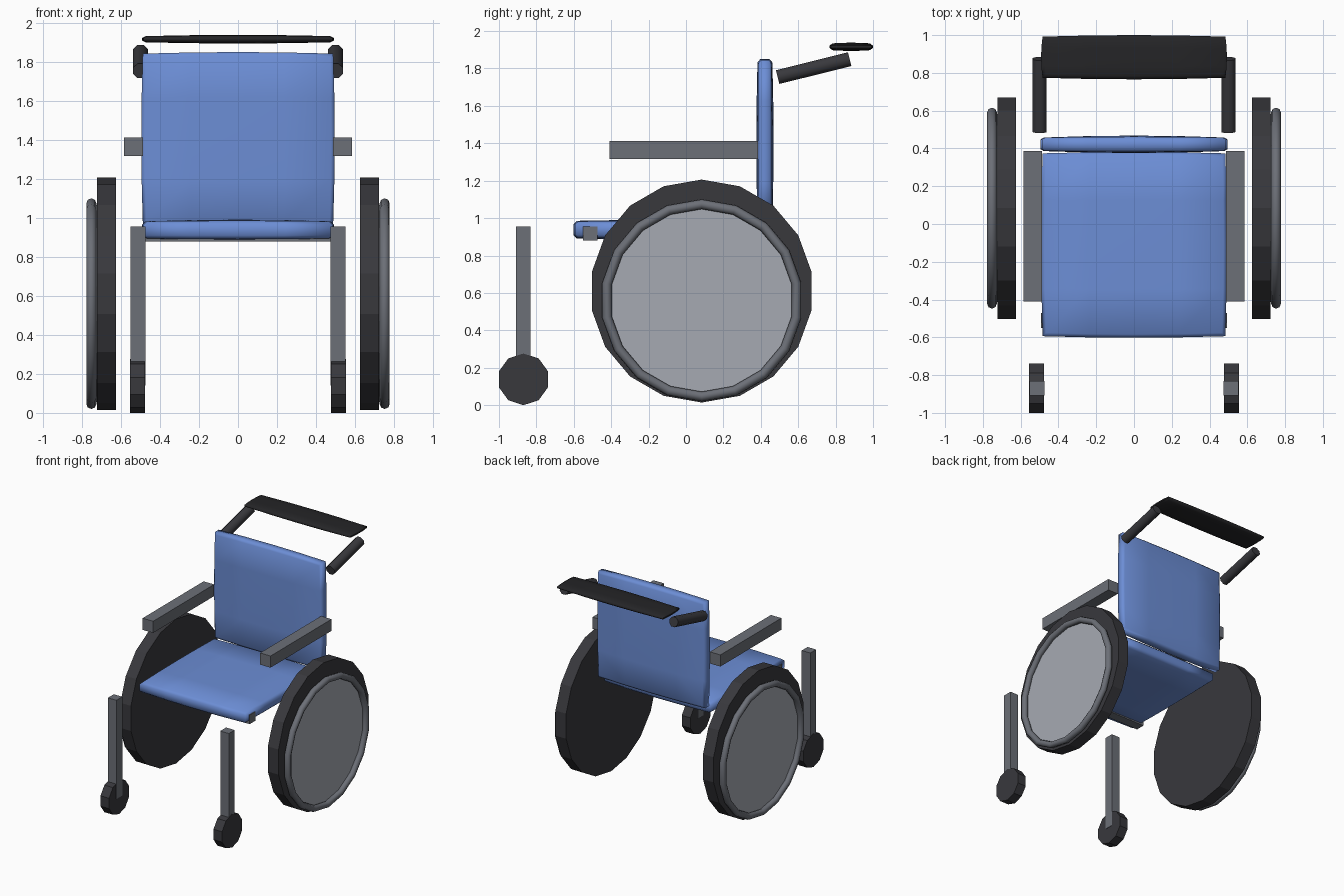
import bpy, bmesh, math
from mathutils import Vector

if "Cube" in bpy.data.objects:
    bpy.data.objects.remove(bpy.data.objects["Cube"])


def material(name, rgb):
    m = bpy.data.materials.new(name)
    m.diffuse_color = (*rgb, 1)
    m.use_nodes = True
    m.node_tree.nodes["Principled BSDF"].inputs["Base Color"].default_value = m.diffuse_color
    return m


BLUE = material("blue_fabric", (0.15, 0.27, 0.67))
RUBBER = material("dark_rubber", (0.04, 0.04, 0.046))
BLACK = material("black_grip", (0.018, 0.018, 0.02))
STEEL = material("frame_grey", (0.15, 0.16, 0.185))
LIGHT = material("light_panel", (0.38, 0.4, 0.45))


def finish(name, bm, mat, smooth=None):
    bmesh.ops.recalc_face_normals(bm, faces=bm.faces)
    me = bpy.data.meshes.new(name)
    bm.to_mesh(me)
    bm.free()
    me.materials.append(mat)
    ob = bpy.data.objects.new(name, me)
    bpy.context.collection.objects.link(ob)
    if smooth:
        bpy.ops.object.select_all(action='DESELECT')
        ob.select_set(True)
        bpy.context.view_layer.objects.active = ob
        bpy.ops.object.shade_smooth_by_angle(angle=math.radians(smooth))
    return ob


def box(name, lo, hi, mat):
    bm = bmesh.new()
    bmesh.ops.create_cube(bm, size=1)
    lo, hi = Vector(lo), Vector(hi)
    for v in bm.verts:
        v.co = (lo + hi) / 2 + v.co * (hi - lo)
    return finish(name, bm, mat)


def tube(name, a, b, r, sides, mat, phase=0.0, smooth=None):
    """Capped prism from a to b; at phase 0 a corner points up."""
    a, b = Vector(a), Vector(b)
    axis = (b - a).normalized()
    up = Vector((0, 0, 1))
    up = (up - axis * up.dot(axis)).normalized()
    side = axis.cross(up)
    bm = bmesh.new()
    rings = []
    for p in (a, b):
        ring = []
        for i in range(sides):
            t = phase + math.tau * i / sides
            ring.append(bm.verts.new(p + r * (up * math.cos(t) + side * math.sin(t))))
        rings.append(ring)
        bm.faces.new(ring)
    for i in range(sides):
        j = (i + 1) % sides
        bm.faces.new((rings[0][i], rings[0][j], rings[1][j], rings[1][i]))
    return finish(name, bm, mat, smooth)


def ring_x(name, centre, big, small, sides, mat):
    """Torus around the x axis with a corner pointing up."""
    bm = bmesh.new()
    n = 8
    c = Vector(centre)
    vs = []
    for i in range(sides):
        t = math.tau * i / sides
        for k in range(n):
            s = math.tau * k / n
            d = big + small * math.cos(s)
            vs.append(bm.verts.new(c + Vector((small * math.sin(s), d * math.sin(t), d * math.cos(t)))))
    for i in range(sides):
        for k in range(n):
            i2, k2 = (i + 1) % sides, (k + 1) % n
            bm.faces.new((vs[i * n + k], vs[i2 * n + k], vs[i2 * n + k2], vs[i * n + k2]))
    return finish(name, bm, mat, 50)


def cushion(name, centre, hu, hv, edge, rim, crown, mat, upright=False):
    """Thin pad with a bulging outline, a chamfered rim and a crowned face."""
    steps = (-1, -0.5, 0, 0.5, 1)
    inset = 0.018
    bm = bmesh.new()

    def point(u, v, x_in, h):
        x = u * (hu - x_in - 0.008 * v * v)
        y = v * (hv - x_in - 0.008 * u * u)
        p = Vector((x, -h, y)) if upright else Vector((x, y, h))
        return bm.verts.new(Vector(centre) + p)

    faces = []
    for sign in (1, -1):
        grid = [[point(u, v, inset, sign * (rim + crown * (1 - u * u) * (1 - v * v * 0.6)))
                 for v in steps] for u in steps]
        for i in range(4):
            for j in range(4):
                bm.faces.new((grid[i][j], grid[i + 1][j], grid[i + 1][j + 1], grid[i][j + 1]))
        # chamfered rim loop
        loop = [(i, 0) for i in range(4)] + [(4, j) for j in range(4)] \
            + [(i, 4) for i in range(4, 0, -1)] + [(0, j) for j in range(4, 0, -1)]
        inner = [grid[i][j] for i, j in loop]
        outer = [point(steps[i], steps[j], 0, sign * edge) for i, j in loop]
        for k in range(16):
            m = (k + 1) % 16
            bm.faces.new((inner[k], inner[m], outer[m], outer[k]))
        faces.append(outer)
    for k in range(16):
        m = (k + 1) % 16
        bm.faces.new((faces[0][k], faces[0][m], faces[1][m], faces[1][k]))
    return finish(name, bm, mat, 60)


# upholstery and push bar
cushion("seat", (0, -0.11, 0.938), 0.492, 0.492, 0.028, 0.044, 0.009, BLUE)
cushion("backrest", (0, 0.422, 1.406), 0.496, 0.444, 0.025, 0.036, 0.01, BLUE, upright=True)
cushion("push_bar", (0, 0.883, 1.916), 0.492, 0.117, 0.006, 0.016, 0.006, BLACK)

# bar under the front of the seat
box("seat_crossbar", (-0.492, -0.55, 0.88), (0.492, -0.472, 0.955), STEEL)

for s, side in ((1, "left"), (-1, "right")):
    # rear wheel with side panel and hand rim
    tube(f"rear_wheel_{side}", (s * 0.625, 0.084, 0.61), (s * 0.722, 0.084, 0.61), 0.596, 18, RUBBER)
    tube(f"wheel_panel_{side}", (s * 0.715, 0.084, 0.56), (s * 0.738, 0.084, 0.56), 0.505, 18, LIGHT)
    ring_x(f"hand_rim_{side}", (s * 0.752, 0.084, 0.56), 0.514, 0.026, 18, STEEL)
    # front caster and post
    tube(f"caster_{side}", (s * 0.477, -0.869, 0.138), (s * 0.555, -0.869, 0.138), 0.138, 10, RUBBER)
    box(f"caster_post_{side}", (s * 0.474, -0.908, 0.14), (s * 0.552, -0.832, 0.955), STEEL)
    # armrest
    box(f"armrest_{side}", (s * 0.488, -0.41, 1.317), (s * 0.584, 0.386, 1.413), STEEL)
    # push handle
    tube(f"push_handle_{side}", (s * 0.5, 0.49, 1.754), (s * 0.5, 0.875, 1.85), 0.041, 8, RUBBER,
         math.pi / 8, 50)
